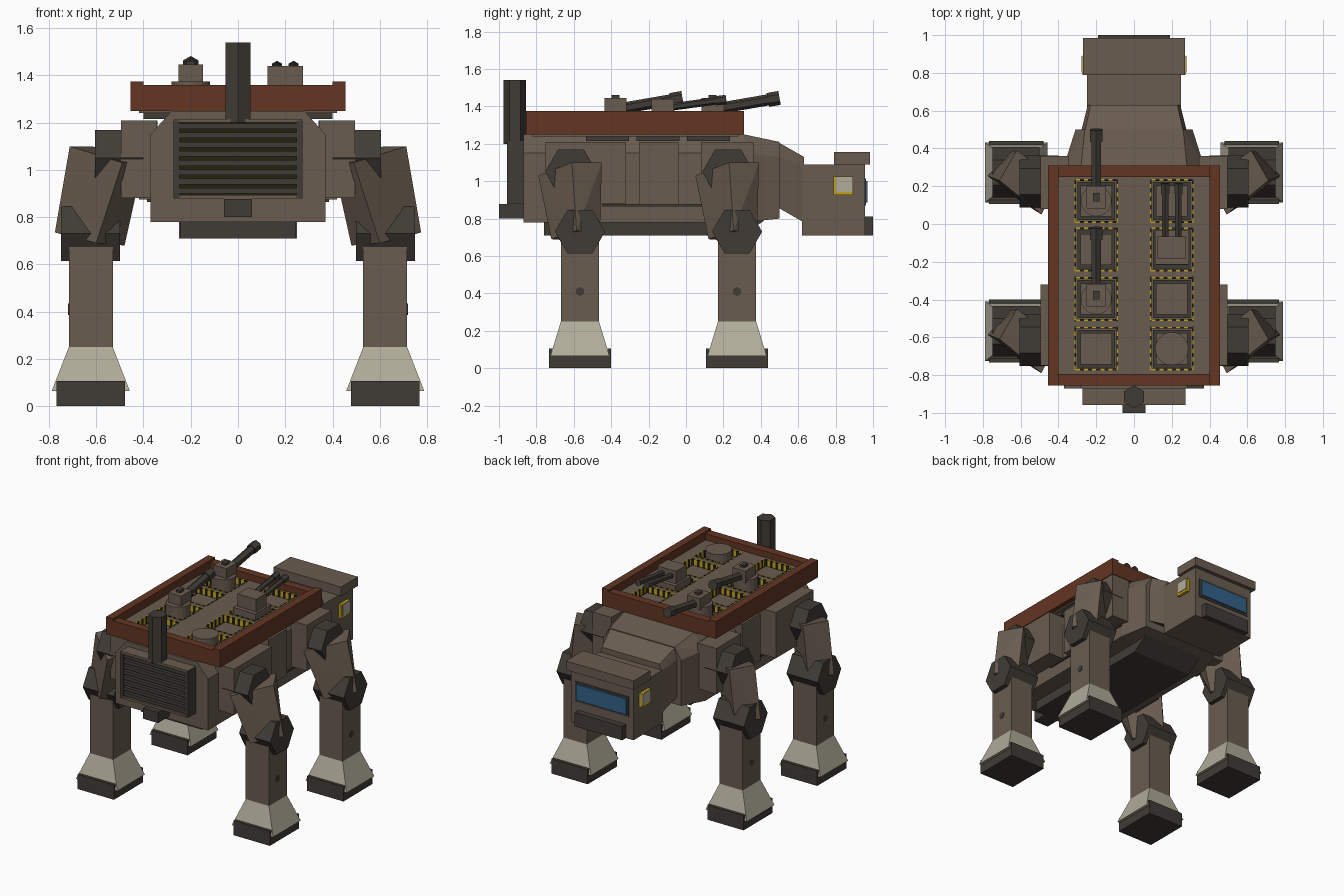
import bpy, bmesh, math
from mathutils import Vector

cube = bpy.data.objects.get("Cube")
if cube:
    bpy.data.objects.remove(cube, do_unlink=True)


def material(name, r, g, b):
    m = bpy.data.materials.new(name)
    m.use_nodes = True
    m.diffuse_color = (r, g, b, 1)
    m.node_tree.nodes["Principled BSDF"].inputs["Base Color"].default_value = (r, g, b, 1)
    return m


HULL = material("brown_grey_armour", .142, .107, .079)
DARK = material("dark_metal", .051, .045, .037)
RUST = material("rust_red", .125, .036, .016)
CREAM = material("pale_cream", .44, .415, .325)
BLUE = material("blue_glass", .033, .12, .25)
YELLOW = material("hazard_yellow", .55, .36, .012)
BLACK = material("hazard_black", .013, .012, .01)
OLIVE = material("dark_olive", .018, .016, .005)


def finish(name, bm, mat):
    bmesh.ops.recalc_face_normals(bm, faces=bm.faces)
    me = bpy.data.meshes.new(name)
    bm.to_mesh(me)
    bm.free()
    me.materials.append(mat)
    ob = bpy.data.objects.new(name, me)
    bpy.context.collection.objects.link(ob)
    return ob


def box(name, x, y, z, mat):
    """Box from (low, high) pairs."""
    bm = bmesh.new()
    bmesh.ops.create_cube(bm, size=1)
    for v in bm.verts:
        v.co = [(a + b) / 2 + c * (b - a) for (a, b), c in zip((x, y, z), v.co)]
    return finish(name, bm, mat)


def prism(name, start, end, radius, mat, sides=6, turn=0.0, tip=None):
    """Straight cylinder or hexagonal bar between two points."""
    a, b = Vector(start), Vector(end)
    bm = bmesh.new()
    bmesh.ops.create_cone(bm, cap_ends=True, segments=sides, radius1=radius,
                          radius2=radius if tip is None else tip, depth=(b - a).length)
    rot = (b - a).to_track_quat('Z', 'Y')
    for v in bm.verts:
        p = v.co.copy()
        c, s = math.cos(turn), math.sin(turn)
        p = Vector((p.x * c - p.y * s, p.x * s + p.y * c, p.z))
        v.co = rot @ p + (a + b) / 2
    return finish(name, bm, mat)


def hull(name, points, mat):
    """Solid wrapped round a few corner points."""
    bm = bmesh.new()
    for p in points:
        bm.verts.new(p)
    bmesh.ops.convex_hull(bm, input=bm.verts)
    bmesh.ops.dissolve_limit(bm, angle_limit=.02, verts=bm.verts, edges=bm.edges)
    return finish(name, bm, mat)


def section(y, wide, low, shoulder, narrow, top):
    """Cross-section with chamfered upper corners."""
    return [(s * w, y, z) for s in (-1, 1)
            for w, z in ((wide, low), (wide, shoulder), (narrow, top))]


def span(c, half):
    return (c - half, c + half)


# Body, chest, neck and belly
waist = section(.31, .37, .78, 1.15, .28, 1.25)
chest_end = section(.5, .31, .8, 1.13, .26, 1.21)
hull("body", section(-.87, .37, .78, 1.15, .28, 1.25) + waist, HULL)
hull("chest", waist + chest_end, HULL)
hull("neck", section(.49, .28, .86, 1.13, .26, 1.21)
     + section(.63, .245, .78, 1.08, .23, 1.13), HULL)
hull("belly", [(s * .245, y, z) for s in (-1, 1)
               for y, z in ((-.76, .71), (-.76, .79), (.3, .71), (.42, .79))], DARK)

# Head
box("head", span(0, .25), (.62, .957), (.71, 1.09), HULL)
box("brow", span(0, .27), (.79, .985), (1.09, 1.155), HULL)
box("jaw", span(0, .19), (.95, 1), (.71, .81), DARK)
box("window_frame", span(0, .215), (.955, .962), (.87, 1.015), DARK)
box("window", span(0, .2), (.96, .97), (.885, 1.0), BLUE)
for s in (-1, 1):
    box("lamp_housing", span(s * .26, .012), span(.84, .052), span(.975, .05), YELLOW)
    box("lamp", span(s * .272, .005), span(.846, .043), span(.983, .04), CREAM)

# Rear grille, exhaust and hitch
box("grille_back", span(0, .25), (-.93, -.86), (.89, 1.2), OLIVE)
for i in range(8):
    box("grille_slat", span(0, .25), (-.955, -.92), span(.912 + i * .039, .012), DARK)
for s in (-1, 1):
    box("grille_side", span(s * .26, .012), (-.957, -.86), (.88, 1.21), DARK)
for z in (.885, 1.208):
    box("grille_rail", span(0, .27), (-.957, -.86), span(z, .008), HULL)
prism("exhaust", (0, -.915, 1.2), (0, -.915, 1.54), .06, DARK)
box("hitch", span(0, .06), (-1, -.86), (.8, .877), DARK)

# Side armour and vents under the tray
for s in (-1, 1):
    box("shoulder_block", span(s * .42, .075), (.08, .36), (.88, 1.21), HULL)
    box("hip_block", span(s * .42, .075), (-.75, -.32), (.88, 1.21), HULL)
    box("side_panel", span(s * .38, .04), (-.25, -.04), (.875, 1.21), HULL)
    box("side_ledge", span(s * .37, .015), (-.45, .31), (.865, .877), DARK)
    for y in (-.42, -.15, .12):
        box("vent", span(s * .34, .06), span(y, .115), (1.215, 1.25), DARK)

# Legs
top_quad = [(.712, -.61, 1.10), (.62, -.45, 1.10), (.40, -.61, 1.04), (.49, -.79, 1.03)]
low_quad = [(.775, -.585, .735), (.655, -.46, .73), (.48, -.59, .68), (.60, -.72, .69)]
for s in (-1, 1):
    for dy in (0, .84):
        cy = -.567 + dy
        prism("shoulder_joint", (s * .4, -.615 + dy, 1.05), (s * .605, -.615 + dy, 1.05),
              .138, DARK, turn=math.pi / 2)
        hull("thigh", [(s * x, y + dy, z) for x, y, z in top_quad + low_quad], HULL)
        prism("knee_joint", (s * .5, cy, .73), (s * .75, cy, .73), .134, DARK,
              turn=math.pi / 2)
        box("shin", span(s * .623, .093), span(cy, .102), (.23, .72), HULL)
        prism("shin_bolt", (s * .71, cy, .41), (s * .719, cy, .41), .025, DARK)
        hull("ankle_flare", [(s * .623 + i * w, cy + j * d, z) for i in (-1, 1) for j in (-1, 1)
                             for w, d, z in ((.093, .102, .25), (.165, .158, .065))], CREAM)
        box("foot", span(s * .623, .145), span(cy, .166), (0, .106), DARK)

# Tray rails and deck
for s in (-1, 1):
    box("tray_side", span(s * .4275, .0275), (-.855, .31), (1.25, 1.375), RUST)
    box("deck_edge", span(s * .358, .043), (-.8, .26), (1.25, 1.315), HULL)
for y in (-.825, .28):
    box("tray_end", span(0, .41), span(y, .03), (1.25, 1.36), RUST)
box("deck_floor", span(0, .42), (-.82, .28), (1.24, 1.265), HULL)
box("deck_spine", span(0, .085), (-.8, .26), (1.25, 1.315), HULL)
for y in (-.79, -.53, -.265, -.005, .25):
    box("deck_beam", span(0, .36), span(y, .016), (1.25, 1.315), HULL)


# Hazard stripes around every pit
def stripes(x, y, along_x, half, count=10):
    step = 2 * half / count
    for i in range(count):
        c = -half + (i + .5) * step
        sx, sy = (span(x + c, step / 2), span(y, .005)) if along_x else (span(x, .004), span(y + c, step / 2))
        box("hazard_stripe", sx, sy, (1.265, 1.317), (YELLOW, BLACK)[i % 2])


rows = (.122, -.135, -.397, -.66)
for cx in (-.2, .2):
    for row, cy in enumerate(rows):
        for side in (-1, 1):
            stripes(cx + side * .112, cy, False, .113)
        for side in (-1, 1):
            stripes(cx, cy + side * .111, True, .108)
        box("pit_pad", span(cx, .1), span(cy, .1), (1.26, 1.275), DARK)
        box("pit_hatch", span(cx, .083), span(cy, .083), (1.27, 1.285), HULL)


# Guns and dome
def barrel(x, y0, y1, z0, z1, r):
    a, b = Vector((x, y0, z0)), Vector((x, y1, z1))
    prism("gun_barrel", a, b, r, DARK)
    prism("gun_muzzle", a.lerp(b, .82), b, r * 1.25, DARK)


for cy in (rows[0], rows[2]):
    prism("turret_base", (-.2, cy, 1.27), (-.2, cy, 1.375), .082, HULL, 20)
    box("turret_head", span(-.2, .052), span(cy + .02, .06), (1.36, 1.445), HULL)
    box("turret_sight", span(-.2, .017), span(cy + .02, .022), (1.44, 1.46), DARK)
    barrel(-.2, cy + .03, cy + .378, 1.385, 1.445, .03)
box("twin_turret_base", span(.2, .09), span(-.125, .09), (1.27, 1.35), HULL)
box("twin_turret_head", span(.2, .075), span(-.125, .06), (1.35, 1.44), HULL)
for x in (.165, .235):
    barrel(x, -.09, .215, 1.395, 1.437, .02)
prism("dome", (.2, rows[3], 1.27), (.2, rows[3], 1.355), .088, HULL, 20)
